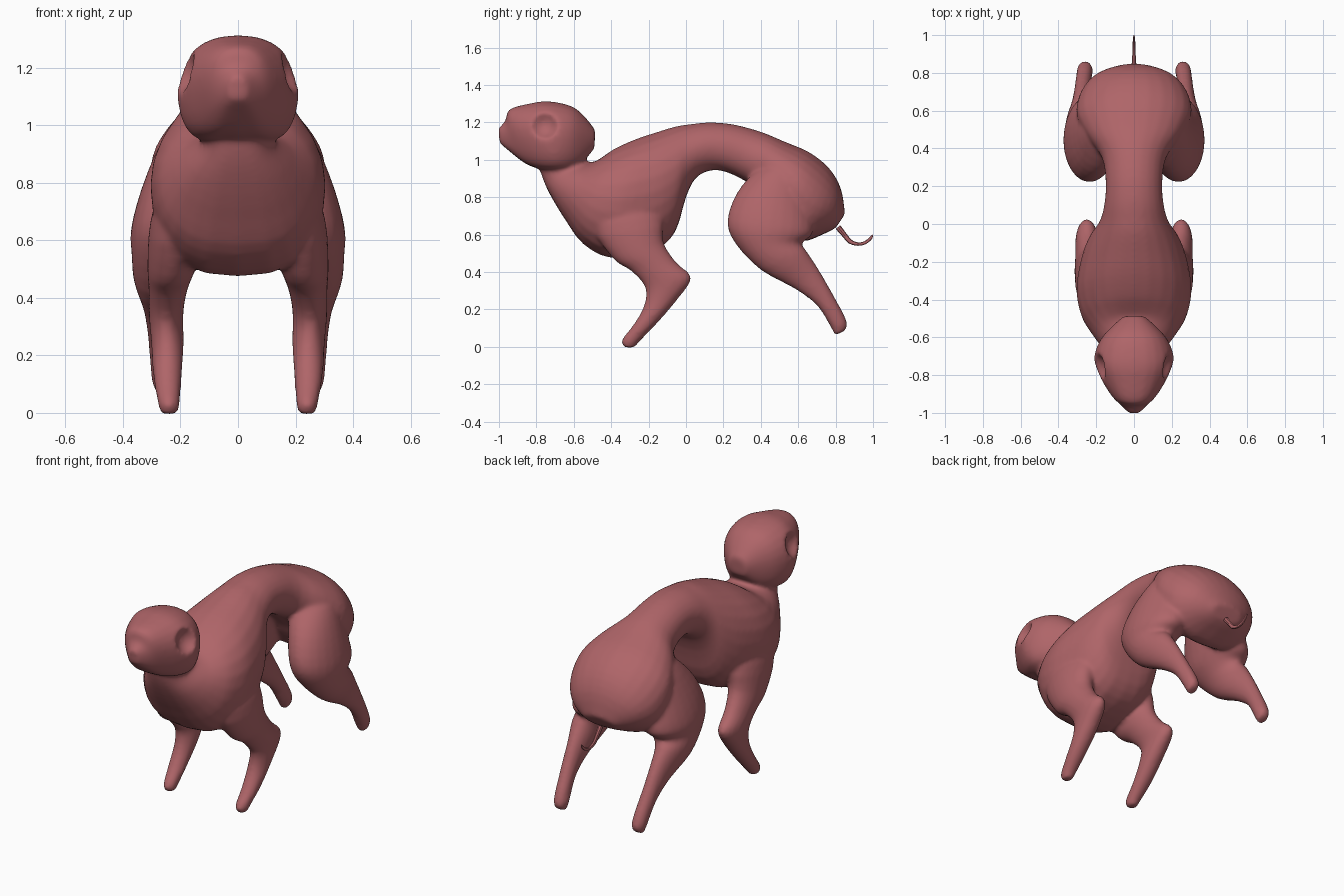
import bpy, bmesh, math
from mathutils import Vector

if "Cube" in bpy.data.objects:
    bpy.data.objects.remove(bpy.data.objects["Cube"])

skin = bpy.data.materials.new("dusty_red")
skin.diffuse_color = (0.43, 0.13, 0.14, 1)
skin.use_nodes = True
skin.node_tree.nodes["Principled BSDF"].inputs["Base Color"].default_value = skin.diffuse_color


def select(obs):
    bpy.ops.object.select_all(action='DESELECT')
    for ob in obs:
        ob.select_set(True)
    bpy.context.view_layer.objects.active = obs[0]


def refine(rings, steps=3):
    """Catmull-Rom interpolation of the ring values."""
    out = []
    for k in range(len(rings) - 1):
        p0, p1 = rings[max(k - 1, 0)], rings[k]
        p2, p3 = rings[k + 1], rings[min(k + 2, len(rings) - 1)]
        for s in range(steps):
            t = s / steps
            out.append([b + .5 * t * (c - a + t * (2*a - 5*b + 4*c - d + t * (3*(b - c) + d - a)))
                        for a, b, c, d in zip(p0, p1, p2, p3)])
    return out + [rings[-1]]


def loft(name, rings, sides=24, low=1.0, high=1.0, mirrored=False):
    """Each ring: upper/front point (y,z), lower/back point (y,z), centre x, half width.
    low and high < 1 make the lower and upper half of the ring squarer."""
    bm = bmesh.new()
    for side in ((1, -1) if mirrored else (1,)):
        loops = []
        for y1, z1, y2, z2, cx, hw in refine(rings):
            a, b = Vector((cx * side, y1, z1)), Vector((cx * side, y2, z2))
            c, h = (a + b) / 2, (a - b) / 2
            loop = []
            for i in range(sides):
                t = math.tau * i / sides + math.pi / 2
                co, si = math.cos(t), math.sin(t)
                co = 0 if abs(co) < 1e-6 else co
                co = math.copysign(abs(co) ** (low if si < 0 else high), co)
                loop.append(bm.verts.new(c + h * si + Vector((hw * co, 0, 0))))
            loops.append(loop)
        for p, q in zip(loops, loops[1:]):
            for i in range(sides):
                j = (i + 1) % sides
                bm.faces.new((p[i], p[j], q[j], q[i]))
        bm.faces.new(loops[0])
        bm.faces.new(loops[-1])
    bmesh.ops.recalc_face_normals(bm, faces=bm.faces)
    me = bpy.data.meshes.new(name)
    bm.to_mesh(me)
    bm.free()
    me.materials.append(skin)
    ob = bpy.data.objects.new(name, me)
    bpy.context.collection.objects.link(ob)
    return ob


# Neck, deep chest, arched waist and rounded rump
body = loft("body", [
    (-.60, 1.10, -.80, 1.04, 0, .11),
    (-.54, 1.00, -.77, .91, 0, .12),
    (-.49, .99, -.72, .80, 0, .18),
    (-.44, 1.02, -.64, .67, 0, .24),
    (-.38, 1.06, -.55, .55, 0, .285),
    (-.27, 1.11, -.40, .475, 0, .305),
    (-.15, 1.15, -.18, .51, 0, .275),
    (-.05, 1.18, -.06, .61, 0, .23),
    (.02, 1.19, 0, .80, 0, .185),
    (.12, 1.20, .06, .91, 0, .16),
    (.25, 1.19, .17, .945, 0, .15),
    (.40, 1.15, .31, .89, 0, .17),
    (.52, 1.10, .42, .80, 0, .25),
    (.66, 1.04, .50, .67, 0, .305),
    (.77, .95, .61, .565, 0, .285),
    (.83, .84, .73, .60, 0, .21),
    (.85, .71, .80, .635, 0, .10)], low=.72)

# Hind legs: broad thigh narrowing to the foot
hind = loft("hind_legs", [
    (.46, 1.0, .58, .98, .12, .08),
    (.37, .94, .64, .93, .15, .12),
    (.27, .82, .67, .74, .20, .135),
    (.22, .67, .68, .61, .235, .137),
    (.265, .55, .62, .555, .25, .12),
    (.40, .41, .64, .52, .278, .085),
    (.58, .31, .70, .43, .275, .054),
    (.70, .22, .77, .31, .27, .043),
    (.77, .11, .86, .14, .26, .042),
    (.795, .06, .85, .085, .26, .028)], mirrored=True)

# Front legs: bent back at the elbow
front = loft("front_legs", [
    (-.45, .85, -.25, .88, .16, .08),
    (-.50, .65, -.13, .70, .208, .095),
    (-.39, .47, -.12, .56, .23, .085),
    (-.30, .41, -.05, .45, .243, .068),
    (-.22, .32, .03, .37, .25, .06),
    (-.225, .22, -.04, .26, .245, .057),
    (-.28, .12, -.15, .13, .245, .05),
    (-.345, .035, -.25, .025, .24, .038),
    (-.33, -.004, -.275, -.004, .24, .028)], mirrored=True)

# Head with a flat-bottomed jaw
head = loft("head", [
    (-1.003, 1.17, -.997, 1.09, 0, .03),
    (-.965, 1.21, -.95, 1.05, 0, .07),
    (-.945, 1.27, -.86, .98, 0, .12),
    (-.84, 1.30, -.78, .95, 0, .18),
    (-.74, 1.313, -.70, .94, 0, .212),
    (-.62, 1.29, -.63, .945, 0, .185),
    (-.55, 1.24, -.56, .98, 0, .13),
    (-.485, 1.16, -.49, 1.06, 0, .055)], low=.4, high=.85)

# Eye sockets scooped out of both sides of the head
for s in (-1, 1):
    bpy.ops.mesh.primitive_uv_sphere_add(segments=20, ring_count=12, radius=.085,
                                         location=(s * .225, -.765, 1.195))
    cutter = bpy.context.object
    cutter.hide_render = True
    select([head])
    mod = head.modifiers.new("socket", 'BOOLEAN')
    mod.operation, mod.solver, mod.object = 'DIFFERENCE', 'EXACT', cutter
    bpy.ops.object.modifier_apply(modifier=mod.name)
    bpy.data.objects.remove(cutter)

# Fuse the parts into one blended skin
select([body, hind, front, head])
bpy.ops.object.join()
body.name = "animal_body"
fuse = body.modifiers.new("fuse", 'REMESH')
fuse.mode, fuse.voxel_size, fuse.use_smooth_shade = 'VOXEL', .011, True
soften = body.modifiers.new("soften", 'SMOOTH')
soften.factor, soften.iterations = .5, 12
for m in (fuse, soften):
    bpy.ops.object.modifier_apply(modifier=m.name)
body.data.materials.clear()
body.data.materials.append(skin)
for p in body.data.polygons:
    p.material_index = 0
bpy.ops.object.shade_smooth()

# Thin curled tail
tail = loft("tail", [
    (.825, .65, .80, .63, 0, .014),
    (.862, .60, .838, .588, 0, .012),
    (.885, .572, .870, .553, 0, .010),
    (.92, .558, .92, .54, 0, .008),
    (.955, .565, .963, .550, 0, .007),
    (.98, .585, .993, .575, 0, .005),
    (.995, .60, 1.0, .595, 0, .003)], sides=8)
select([tail])
bpy.ops.object.shade_smooth_by_angle(angle=math.radians(40))
